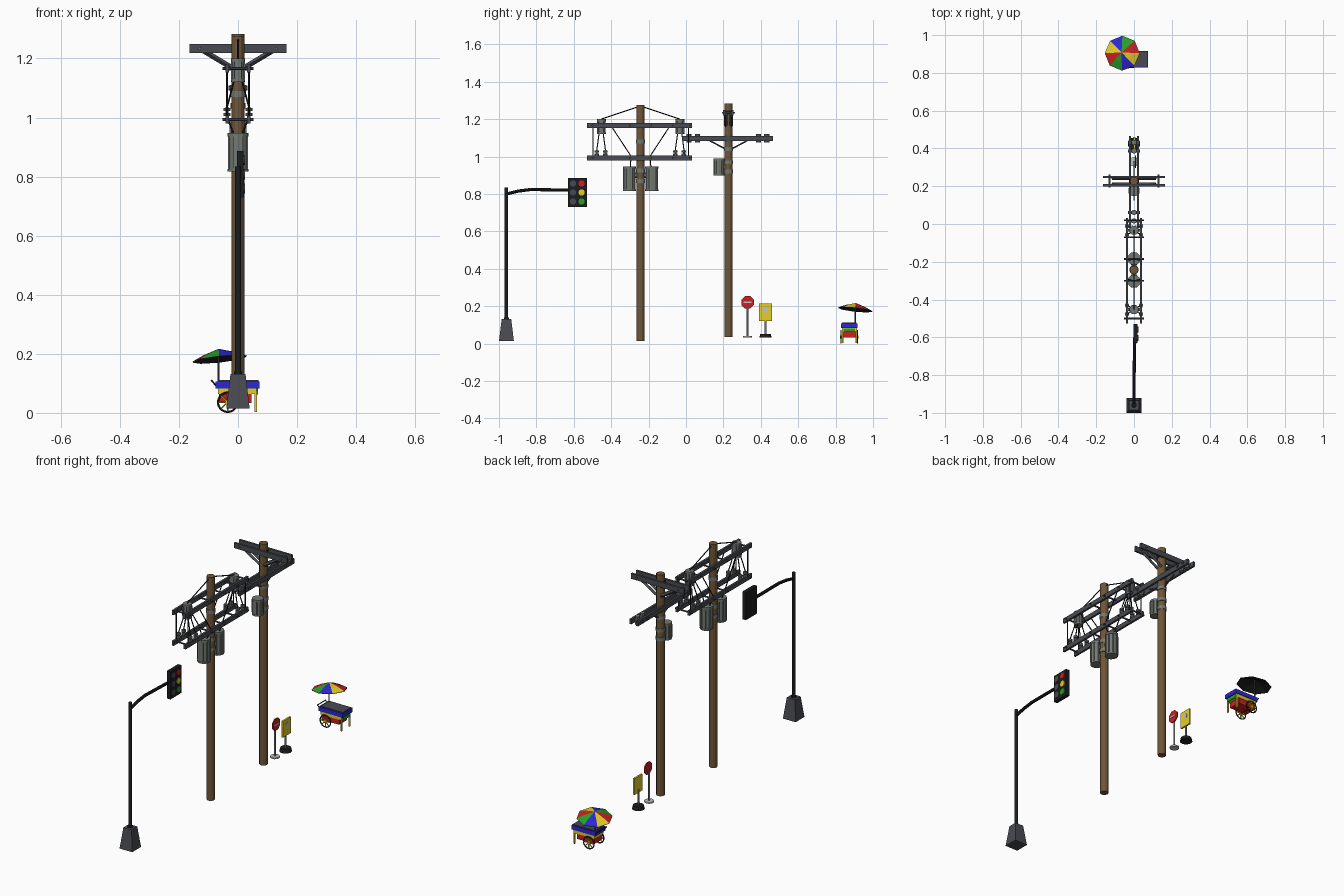
import bpy, bmesh
from math import pi, cos, sin
from mathutils import Vector, Matrix

cube = bpy.data.objects.get("Cube")
if cube:
    bpy.data.objects.remove(cube, do_unlink=True)


def material(name, r, g, b):
    m = bpy.data.materials.new(name)
    m.use_nodes = True
    m.diffuse_color = (r, g, b, 1)
    m.node_tree.nodes["Principled BSDF"].inputs["Base Color"].default_value = (r, g, b, 1)
    return m


STEEL = material("dark steel", .065, .07, .085)
WOOD = material("brown wood", .16, .095, .04)
CASE = material("grey green metal", .17, .19, .17)
BLACK = material("black", .012, .012, .014)
RED = material("red", .6, .015, .015)
YELLOW = material("yellow", .78, .62, .02)
GREEN = material("green", .02, .35, .02)
BLUE = material("blue", .025, .02, .65)
PALE = material("pale grey", .55, .55, .52)


def finish(name, bm, *mats):
    mesh = bpy.data.meshes.new(name)
    bmesh.ops.recalc_face_normals(bm, faces=bm.faces)
    bm.to_mesh(mesh)
    bm.free()
    for m in mats:
        mesh.materials.append(m)
    ob = bpy.data.objects.new(name, mesh)
    bpy.context.collection.objects.link(ob)
    return ob


def box(name, center, size, mat):
    bm = bmesh.new()
    bmesh.ops.create_cube(bm, size=1, matrix=Matrix.Translation(center) @ Matrix.Diagonal((*size, 1)))
    return finish(name, bm, mat)


def rod(name, a, b, r, mat, sides=8, r2=None, turn=0):
    """Cylinder or cone between two points."""
    a, b = Vector(a), Vector(b)
    d = b - a
    rot = d.to_track_quat('Z', 'Y').to_matrix().to_4x4()
    bm = bmesh.new()
    bmesh.ops.create_cone(bm, cap_ends=True, segments=sides, radius1=r, radius2=r if r2 is None else r2,
                          depth=d.length,
                          matrix=Matrix.Translation((a + b) / 2) @ rot @ Matrix.Rotation(turn, 4, 'Z'))
    return finish(name, bm, mat)


def upright(name, x, y, z0, z1, r, mat, sides=12, r2=None, turn=0):
    return rod(name, (x, y, z0), (x, y, z1), r, mat, sides, r2, turn)


def wire(name, *points):
    for a, b in zip(points, points[1:]):
        rod(name, a, b, .003, BLACK, 5)


def transformer(name, y, z0, z1, r):
    """Ribbed can with a lid and two bushings."""
    upright(name + "_body", 0, y, z0, z1, r * .92, CASE)
    upright(name + "_lid", 0, y, z1 - .012, z1, r, CASE)
    upright(name + "_foot", 0, y, z0, z0 + .008, r, CASE)
    for k in range(8):
        t = k * pi / 4 + pi / 8
        box(name + "_rib", (r * .92 * cos(t), y + r * .92 * sin(t), (z0 + z1) / 2),
            (.007, .007, z1 - z0 - .02), CASE)


def insulator(x, y, z):
    upright("insulator_stem", x, y, z - .01, z + .035, .005, STEEL, 8)
    for dz in (.005, .022):
        upright("insulator_disc", x, y, z + dz, z + dz + .011, .012, CASE, 10)


# Traffic light: tapered base, bent arm and two-column head
TY = -.96
upright("light_base", 0, TY, .015, .132, .056, STEEL, 4, .036, pi / 4)
upright("light_base_collar", 0, TY, .13, .14, .014, BLACK)
upright("light_pole", 0, TY, .13, .835, .0095, BLACK)
arm = [(0, TY, .8), (0, -.9, .815), (0, -.83, .824), (.004, -.6, .82)]
for a, b in zip(arm, arm[1:]):
    rod("light_arm", a, b, .0085, BLACK)
box("light_head", (.008, -.58, .808), (.022, .1, .156), BLACK)
for z, m in ((.856, RED), (.808, YELLOW), (.76, GREEN)):
    for y, lens in ((-.604, STEEL), (-.558, m)):
        rod("light_lens", (.015, y, z), (.023, y, z), .017, lens, 14)

# First utility pole with twin crossarms at two heights
P1 = -.243
upright("first_pole", 0, P1, .015, 1.275, .022, WOOD)
for z in (1.08, .925, .87):
    upright("first_pole_band", 0, P1, z - .01, z + .01, .025, CASE)
for z in (1.166, .993):
    for s in (-1, 1):
        box("first_crossarm", (s * .037, P1 - .005, z), (.012, .56, .026), STEEL)
    for y in (-.5, -.3, -.185, -.07, .02):
        rod("crossarm_bolt", (-.052, y, z), (.052, y, z), .005, STEEL, 6)
for s in (-1, 1):
    transformer("large_transformer", P1 + s * .06, .817, .948, .035)
    rod("transformer_bracket", (0, P1, .9), (0, P1 + s * .05, .9), .014, CASE, 6)
    ys = P1 + s * .21
    transformer("small_transformer", ys, 1.12, 1.2, .024)
    box("small_transformer_hanger", (0, ys, 1.166), (.08, .014, .014), STEEL)
    wire("top_wire", (0, P1, 1.27), (0, ys, 1.2))
    for x in (-.037, .037):
        for d in (-.024, .022):
            insulator(x, ys + d, 1.0)
            wire("drop_wire", (x * .4, ys + d * .5, 1.12), (x, ys + d, 1.035))
        wire("end_wire", (x, P1 + s * .255, 1.166), (x, P1 + s * .255, .993))
        wire("diagonal_wire", (x, P1 + s * .155, 1.16), (x, P1 + s * .05, 1.0), (x * .4, P1 + s * .055, .945))

# Second utility pole: one pair of arms each way
P2 = .227
upright("second_pole", 0, P2, .035, 1.283, .022, WOOD)
for z, m in ((1.235, BLACK), (1.04, CASE), (.97, CASE), (.92, CASE)):
    upright("second_pole_band", 0, P2, z - .01, z + .01, .025, m)
for s in (-1, 1):
    box("cross_beam", (0, P2 + s * .022, 1.234), (.33, .012, .03), STEEL)
    box("long_beam", (s * .021, .222, 1.096), (.012, .487, .028), STEEL)
    rod("cross_bolt", (s * .13, P2 - .035, 1.234), (s * .13, P2 + .035, 1.234), .005, CASE, 6)
    for side in (-1, 1):
        rod("cross_brace", (s * .115, P2 + side * .015, 1.225), (s * .015, P2 + side * .015, 1.165),
            .009, STEEL, 4)
    rod("long_brace", (0, P2 + s * .1, 1.085), (0, P2 + s * .015, 1.04), .004, STEEL, 6)
    for d in (.163, .208):
        y = P2 + s * d - .003
        upright("beam_insulator", 0, y, 1.075, 1.122, .014, CASE, 10)
        rod("beam_bolt", (-.032, y, 1.1), (.032, y, 1.1), .009, STEEL, 6)
transformer("second_pole_transformer", .176, .898, .99, .03)
rod("second_pole_bracket", (0, P2, .945), (0, .18, .945), .012, CASE, 6)

# Octagonal road sign
SY = .329
upright("octagon_sign_foot", 0, SY, .033, .041, .025, PALE)
upright("octagon_sign_post", 0, SY, .04, .21, .0045, CASE)
rod("octagon_sign_plate", (.004, SY, .221), (.01, SY, .221), .036, RED, 8, turn=pi / 8)
box("octagon_sign_stripe", (.011, SY, .221), (.004, .042, .008), PALE)

# Rectangular yellow sign
RY = .425
upright("yellow_sign_foot", 0, RY, .032, .052, .033, BLACK, 14, .028)
upright("yellow_sign_post", 0, RY, .05, .14, .005, CASE)
box("yellow_sign_plate", (.003, RY, .168), (.01, .07, .092), YELLOW)
rod("yellow_sign_emblem", (.007, RY, .18), (.01, RY, .18), .016, PALE, 10)

# Vendor cart: stacked body, tray, legs, wheels and push handle
CY = .873
box("cart_lower_body", (-.01, CY, .05), (.11, .072, .032), RED)
box("cart_band", (-.002, CY, .074), (.13, .08, .02), YELLOW)
box("cart_panel", (.064, CY, .072), (.006, .06, .02), GREEN)
box("cart_counter", (-.002, CY, .095), (.15, .088, .024), BLUE)
box("cart_tray", (0, CY, .108), (.138, .076, .006), STEEL)
for s in (-1, 1):
    box("cart_leg", (.06, CY + s * .036, .038), (.008, .008, .07), YELLOW)
    yw = CY + s * .044
    hub = Vector((-.035, yw, .036))
    rim = bpy.ops.mesh.primitive_torus_add(location=hub, rotation=(pi / 2, 0, 0), major_segments=20,
                                           minor_segments=6, major_radius=.033, minor_radius=.0035)
    rim = bpy.context.object
    rim.name = "wheel_rim"
    rim.data.materials.append(BLACK)
    rod("wheel_hub", hub - Vector((0, .006, 0)), hub + Vector((0, .006, 0)), .008, YELLOW, 10)
    for k in range(8):
        t = k * pi / 4
        rod("wheel_spoke", hub, hub + Vector((cos(t), 0, sin(t))) * .032, .003, YELLOW, 5)
    wire("cart_handle_side", (-.075, CY + s * .035, .092), (-.09, CY + s * .035, .11))
rod("cart_axle", (-.035, CY - .044, .036), (-.035, CY + .044, .036), .004, BLACK)
wire("cart_handle", (-.09, CY - .038, .11), (-.09, CY + .038, .11))

# Tilted umbrella with eight coloured panels and a dark lining
tilt = Matrix.Translation((-.066, .908, .217)) @ Matrix.Rotation(-.11, 4, 'Y') @ Matrix.Rotation(-.11, 4, 'X')


def canopy(name, drop, mats):
    bm = bmesh.new()
    rings = []
    for r, z in ((.052, -.016), (.093, -.034)):
        rings.append([bm.verts.new(tilt @ Vector((r * cos(k * pi / 4), r * sin(k * pi / 4), z - drop)))
                      for k in range(8)])
    apex = bm.verts.new(tilt @ Vector((0, 0, -drop)))
    inner, outer = rings
    for k in range(8):
        j = (k + 1) % 8
        for verts in ((apex, inner[k], inner[j]), (inner[k], outer[k], outer[j], inner[j])):
            bm.faces.new(verts).material_index = k % len(mats)
    return finish(name, bm, *mats)


canopy("umbrella_canopy", 0, (RED, GREEN, BLUE, YELLOW))
canopy("umbrella_lining", .003, (BLACK,))
upright("umbrella_pole", -.066, .905, .1, .214, .0035, STEEL, 8)
